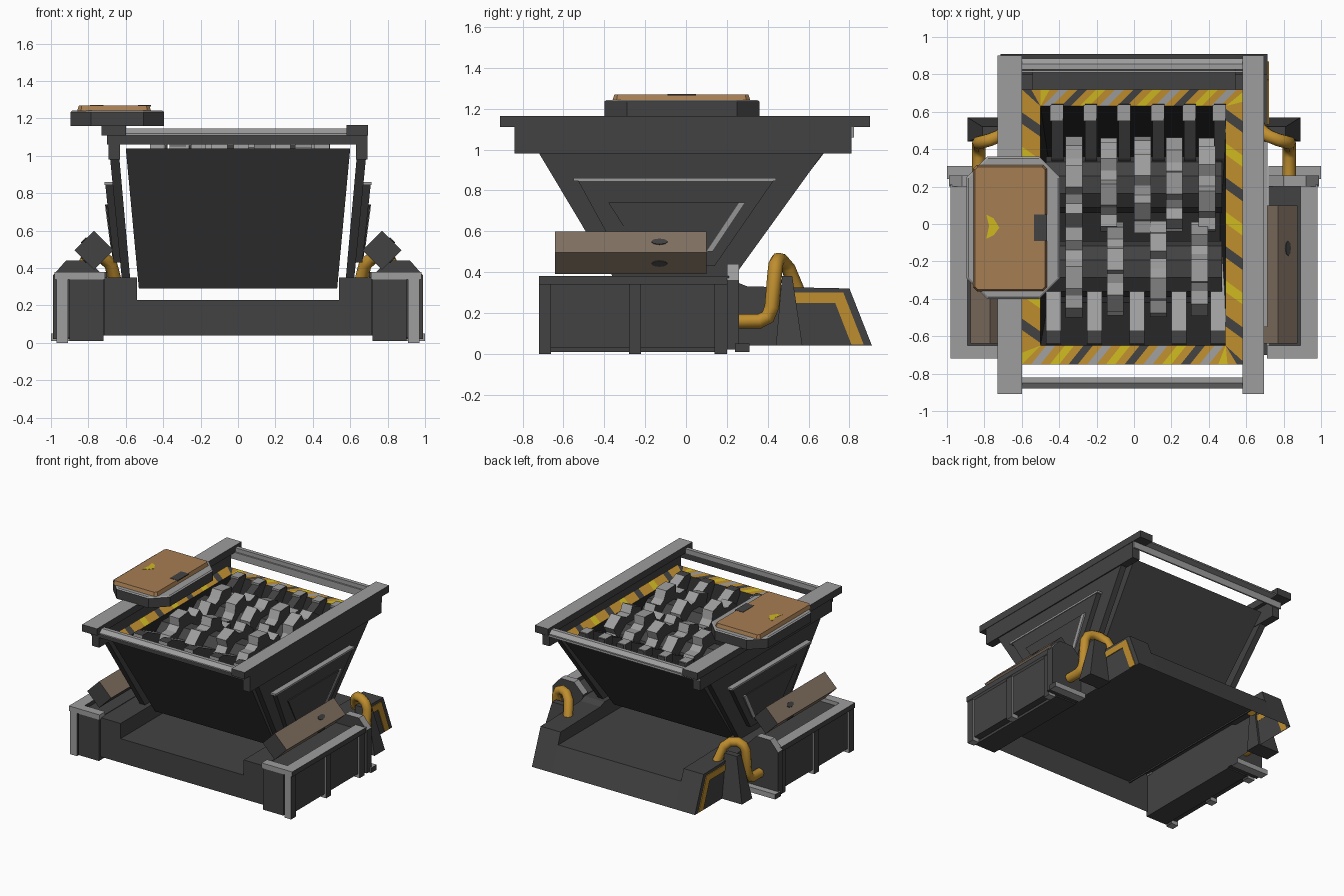
import bpy, bmesh, math
from mathutils import Vector

if "Cube" in bpy.data.objects:
    bpy.data.objects.remove(bpy.data.objects["Cube"])


def material(name, r, g, b):
    m = bpy.data.materials.new(name)
    m.diffuse_color = (r, g, b, 1)
    m.use_nodes = True
    m.node_tree.nodes["Principled BSDF"].inputs["Base Color"].default_value = m.diffuse_color
    return m


DARK = material("dark_grey", .055, .055, .055)
BLACK = material("near_black", .02, .02, .02)
LIGHT = material("light_grey", .34, .34, .34)
OCHRE = material("ochre", .52, .27, .028)
YELLOW = material("yellow", .62, .48, .015)
BROWN = material("brown", .38, .205, .085)
TAUPE = material("taupe", .22, .165, .12)


def loft(name, loops, mat, alt=None, rule=None, mirror=False, drop=None):
    """Skin a stack of equal loops; faces whose normal meets the rule take the second colour."""
    bm = bmesh.new()
    rows = [[bm.verts.new(p) for p in loop] for loop in loops]
    n = len(rows[0])
    for a, b in zip(rows, rows[1:]):
        for i in range(n):
            j = (i + 1) % n
            bm.faces.new((a[i], a[j], b[j], b[i]))
    bm.faces.new(rows[0])
    bm.faces.new(rows[-1])
    bmesh.ops.recalc_face_normals(bm, faces=bm.faces)
    bm.normal_update()
    if alt:
        for f in bm.faces:
            f.material_index = int(rule(f.normal))
    if drop:
        bmesh.ops.delete(bm, geom=[f for f in bm.faces if drop(f.normal)], context='FACES')
    me = bpy.data.meshes.new(name)
    bm.to_mesh(me)
    bm.free()
    me.materials.append(mat)
    if alt:
        me.materials.append(alt)
    ob = bpy.data.objects.new(name, me)
    bpy.context.collection.objects.link(ob)
    if mirror:
        ob.modifiers.new("mirror", 'MIRROR')
    return ob


def up(n):
    return n.z > .3


def side(n):
    return abs(n.x) > .9


def rect(x0, x1, y0, y1, z):
    return [(x0, y0, z), (x1, y0, z), (x1, y1, z), (x0, y1, z)]


def box(name, x0, x1, y0, y1, z0, z1, *args, **kw):
    return loft(name, [rect(x0, x1, y0, y1, z0), rect(x0, x1, y0, y1, z1)], *args, **kw)


def along_x(name, pts, x0, x1, *args, **kw):
    return loft(name, [[(x, y, z) for y, z in pts] for x in (x0, x1)], *args, **kw)


def along_y(name, pts, y0, y1, *args, **kw):
    return loft(name, [[(x, y, z) for x, z in pts] for y in (y0, y1)], *args, **kw)


def octagon(x0, x1, y0, y1, c, z):
    return [(x0 + c, y0, z), (x1 - c, y0, z), (x1, y0 + c, z), (x1, y1 - c, z),
            (x1 - c, y1, z), (x0 + c, y1, z), (x0, y1 - c, z), (x0, y0 + c, z)]


# Base shell, open underneath, with wedge-ended cheeks
cheek = [(.8, .32), (.3, .33), (.25, .35), (-.7, .35)]
along_x("base_slab", [(-.7, .04), (.91, .04), (.83, .23), (-.7, .23)], -.545, .545, DARK,
        drop=lambda n: n.z < -.9 or side(n))
along_x("base_cheek", [(-.7, .04), (.91, .04)] + cheek, .54, .715, DARK, mirror=True,
        drop=lambda n: n.z < -.9 or n.x < -.9)
along_x("cheek_inner_wall", [(-.7, .22), (.835, .22)] + cheek, .54, .55, DARK, mirror=True)
along_x("wedge_stripe", [(.5, .3), (.77, .3), (.87, .045), (.81, .045), (.73, .25), (.53, .25)],
        .714, .721, OCHRE, mirror=True)

# Side pods with light rails and posts
box("pod_body", .72, .9, -.715, .2, .01, .35, DARK, mirror=True)
box("pod_side_panel", .9, .955, -.66, .2, .03, .35, DARK, mirror=True)
box("pod_outer_rail", .89, .98, -.72, .21, .34, .38, LIGHT, DARK, side, mirror=True)
box("pod_front_rail", .71, .9, -.72, -.65, .34, .38, LIGHT, mirror=True)
for y in (-.72, -.28, .14):
    box("pod_post", .91, .97, y, y + .06, 0, .35, LIGHT, DARK, side, mirror=True)
along_y("arch_bracket", [(.72, .02), (.99, .02), (.99, .36), (.92, .44), (.8, .44), (.72, .36)],
        .2, .26, DARK, LIGHT, up, mirror=True)
box("bracket_foot", .72, 1, .24, .31, .01, .05, LIGHT, DARK, side, mirror=True)

# Square motor housings turned on edge, with dark end caps and slots
h = .105
diamond = [(.77 - h, .495), (.77, .495 - h), (.77 + h, .495), (.77, .495 + h)]
along_y("motor_housing", diamond, -.64, .1, TAUPE, DARK,
        lambda n: abs(n.y) > .9 or n.z < 0 and n.x < 0, mirror=True)
for s in (1, -1):
    c = Vector((.77 + h / 2, -.13, .495 + s * h / 2))
    d, t = Vector((1, 0, s)) * .003, Vector((s, 0, -1)) * .014
    ring = [c + t * math.sin(a) + Vector((0, .04, 0)) * math.cos(a)
            for a in [k * math.pi / 4 for k in range(8)]]
    loft("housing_slot", [[p - d for p in ring], [p + d for p in ring]], DARK, mirror=True)

# Tapered pipe supports and bent pipes
loft("pipe_support", [rect(.7, .89, .44, .57, .04), rect(.7, .81, .47, .52, .38)], DARK, mirror=True)
path = [(.83, .24, .16), (.83, .36, .16), (.83, .4, .18), (.83, .42, .23), (.83, .435, .4),
        (.81, .44, .44), (.77, .45, .46), (.72, .47, .455), (.68, .5, .42), (.65, .55, .3)]
for s in (-1, 1):
    cu = bpy.data.curves.new("pipe", 'CURVE')
    cu.dimensions = '3D'
    cu.bevel_depth, cu.bevel_resolution, cu.use_fill_caps = .036, 2, True
    sp = cu.splines.new('POLY')
    sp.points.add(len(path) - 1)
    for p, (x, y, z) in zip(sp.points, path):
        p.co = (s * x, y, z, 1)
    cu.materials.append(OCHRE)
    bpy.context.collection.objects.link(bpy.data.objects.new("pipe", cu))

# Hopper: outer funnel closed at the bottom, inner funnel with a dark floor
bm = bmesh.new()
rings = [rect(-.53, .53, -.28, .14, .29), rect(-.6, .6, -.75, .72, 1.04),
         rect(-.5, .49, -.65, .63, 1.035), rect(-.46, .46, -.42, .36, .66)]
rows = [[bm.verts.new(p) for p in r] for r in rings]
for a, b, mi in ((0, 1, 0), (2, 3, 1)):
    for i in range(4):
        j = (i + 1) % 4
        bm.faces.new((rows[a][i], rows[a][j], rows[b][j], rows[b][i])).material_index = mi
bm.faces.new(rows[0][::-1])
bm.faces.new(rows[3]).material_index = 1
# Hazard lip between the two funnels, cut into slanted stripes
N, SKEW = 24, .08
for i in range(4):
    j = (i + 1) % 4
    A, B, C, D = [Vector(p) for p in (rings[1][i], rings[1][j], rings[2][i], rings[2][j])]
    L, M = (B - A).length, (D - C).length
    cycle = [2, 2, 0, 2, 2, 4] if i % 2 else [2, 3, 2, 4, 2, 0]
    for k in range(N):
        t0, t1 = k / N, (k + 1) / N
        u0, u1 = [min(max((t * L - .1 + SKEW) / M, 0), 1) for t in (t0, t1)]
        q = [A.lerp(B, t0), A.lerp(B, t1), C.lerp(D, u1), C.lerp(D, u0)]
        pts = [p for n, p in enumerate(q) if (p - q[n - 1]).length > 1e-5]
        bm.faces.new([bm.verts.new(p) for p in pts]).material_index = cycle[k % 6]
bmesh.ops.remove_doubles(bm, verts=bm.verts, dist=1e-5)
bmesh.ops.recalc_face_normals(bm, faces=bm.faces)
me = bpy.data.meshes.new("hopper")
bm.to_mesh(me)
bm.free()
for m in (DARK, BLACK, OCHRE, LIGHT, YELLOW):
    me.materials.append(m)
bpy.context.collection.objects.link(bpy.data.objects.new("hopper", me))

# Side plates with raised panels and light trim
loft("side_plate", [rect(.575, .62, -.33, .2, .33), rect(.64, .69, -.76, .72, 1.05)], DARK, mirror=True)
loft("side_panel", [rect(.61, .665, -.3, .14, .43), rect(.67, .71, -.53, .43, .85)], DARK, mirror=True)
loft("panel_inset", [rect(.66, .672, -.2, .08, .46), rect(.69, .708, -.38, .26, .74)], DARK, mirror=True)
box("panel_ledge", .67, .715, -.55, .44, .845, .86, LIGHT, mirror=True)
loft("panel_trim", [rect(.66, .68, .1, .13, .5), rect(.69, .712, .26, .29, .74)], LIGHT, mirror=True)

# Upper frame
box("frame_side_beam", .63, .692, -.84, .81, .98, 1.11, DARK, mirror=True)
box("left_rail", -.73, -.6, -.91, .9, 1.11, 1.165, DARK, LIGHT, up)
box("right_rail", .58, .695, -.91, .9, 1.11, 1.165, DARK, LIGHT, up)
for s in (-1, 1):
    o = .85 if s < 0 else .855
    bar = [(-.03, 1.11), (.03, 1.11), (.03, 1.12), (0, 1.145), (-.03, 1.145)]
    along_x("cross_bar", [(s * (o + y), z) for y, z in bar], -.61, .59, LIGHT)
    y = s * .825 - .015
    box("cross_bar_lower", -.7, .69, y, y + .012, 1.06, 1.115, DARK if s < 0 else LIGHT)

# Shredder rotors: shafts and toothed discs
T = 6
for cy, xs, turn in ((.21, [-.32, -.135, .045, .215, .39], 1), (-.24, [-.32, -.1, .13, .35], -1)):
    drum = [(cy + .15 * math.cos(k * math.pi / 5), .88 + .15 * math.sin(k * math.pi / 5)) for k in range(10)]
    along_x("rotor_drum", drum, -.47, .47, DARK)
    for n, x in enumerate(xs):
        pts = []
        for k in range(T):
            for off, r in ((0, .2), (.1, .26), (.55, .25), (.75, .2)):
                a = turn * ((k + off) / T * math.tau + n * .4)
                pts.append((cy + r * math.cos(a), max(.88 + r * math.sin(a), .68)))
        along_x("rotor_disc", pts, x - .045, x + .045, LIGHT, DARK, side)

# Comb bars standing off the front and back walls
comb = [(.645, 1.0), (.64, 1.065), (.57, 1.065), (.35, .96), (.1, .74), (.3, .7), (.43, .7)]
for x in (-.43, -.21, .015, .24, .45):
    along_x("front_comb", [(-y, z) for y, z in comb], x - .04, x + .04, LIGHT, DARK,
            lambda n: side(n) or n.z > .97)
for x in (-.41, -.23, -.05, .13, .3, .46):
    along_x("back_comb", comb, x - .032, x + .032, DARK)
    box("back_comb_tip", x - .04, x + .03, .55, .635, 1.0, 1.07, LIGHT, DARK, side)

# Control box on the left rail
loft("control_box", [octagon(-.895, -.395, -.4, .36, .11, 1.16), octagon(-.895, -.395, -.4, .36, .11, 1.235),
                     octagon(-.885, -.405, -.39, .35, .105, 1.242)], DARK, LIGHT, up)
loft("control_lid", [octagon(-.86, -.465, -.36, .315, .02, 1.24), octagon(-.85, -.475, -.35, .305, .015, 1.27)], BROWN)
box("lid_latch", -.535, -.465, -.09, .05, 1.265, 1.272, DARK)
loft("lid_mark", [[(-.79, -.08, z), (-.75, -.06, z), (-.72, -.02, z), (-.75, .03, z), (-.79, .05, z), (-.775, -.01, z)]
                  for z in (1.266, 1.272)], YELLOW)
